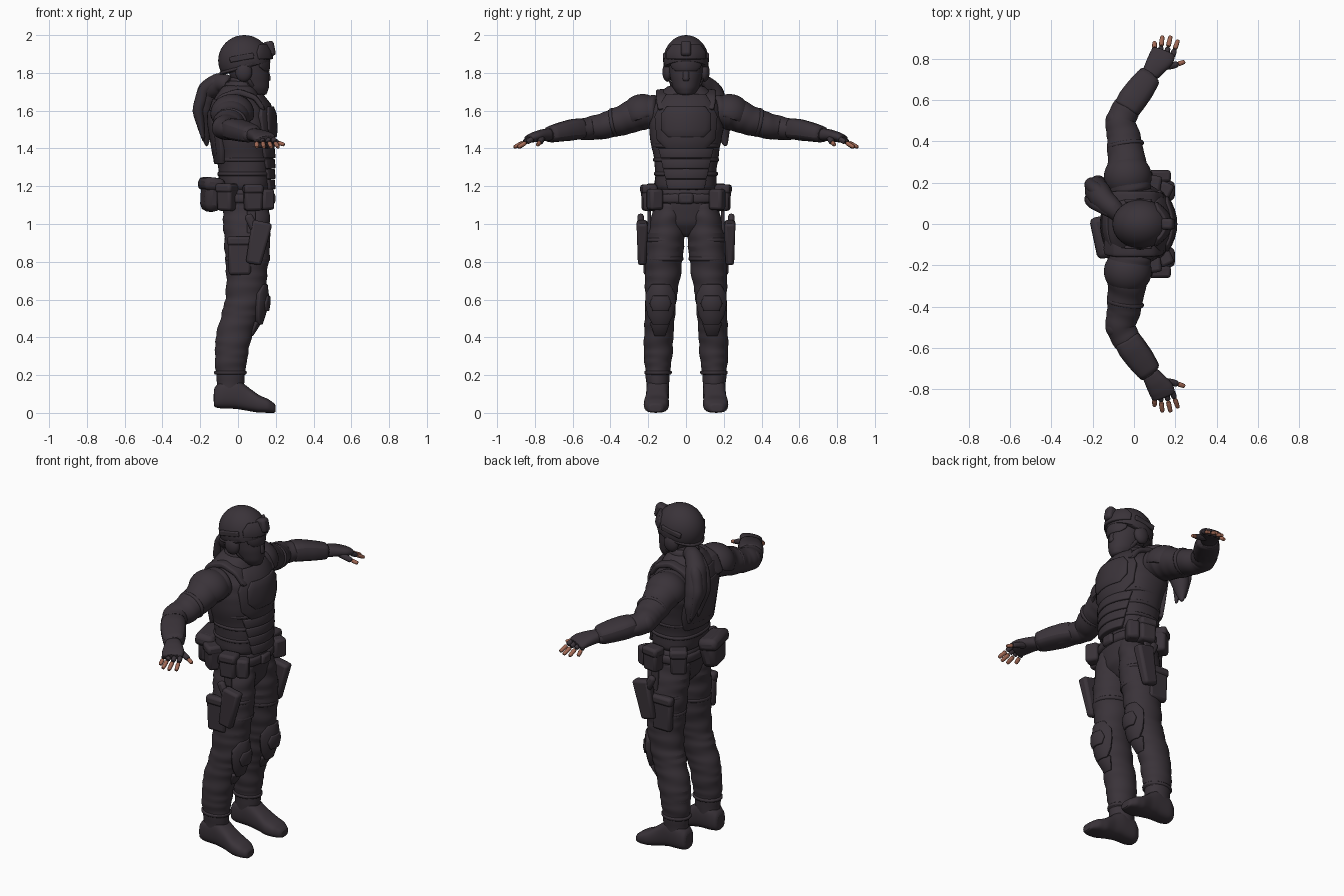
import bpy, bmesh, math
from mathutils import Vector, Matrix

if "Cube" in bpy.data.objects:
    bpy.data.objects.remove(bpy.data.objects["Cube"], do_unlink=True)


def material(name, rgb):
    mat = bpy.data.materials.new(name)
    mat.use_nodes = True
    mat.diffuse_color = (*rgb, 1)
    bsdf = mat.node_tree.nodes["Principled BSDF"]
    bsdf.inputs["Base Color"].default_value = (*rgb, 1)
    bsdf.inputs["Roughness"].default_value = .8
    return mat


CLOTH = material("charcoal cloth", (.042, .033, .041))
SKIN = material("skin", (.36, .14, .09))
X, Y, Z = Vector((1, 0, 0)), Vector((0, 1, 0)), Vector((0, 0, 1))


def finish(name, bm, mirror=False, subsurf=0, bevel=0, solid=0, mat=CLOTH, angle=40):
    """Turn a bmesh into a shaded object; mirroring is across the body's middle (y)."""
    bmesh.ops.recalc_face_normals(bm, faces=bm.faces)
    mesh = bpy.data.meshes.new(name)
    bm.to_mesh(mesh)
    bm.free()
    obj = bpy.data.objects.new(name, mesh)
    bpy.context.collection.objects.link(obj)
    mesh.materials.append(mat)
    if mirror:
        mod = obj.modifiers.new("Mirror", 'MIRROR')
        mod.use_axis = (False, True, False)
        mod.use_mirror_merge = False
    if solid:
        mod = obj.modifiers.new("Solidify", 'SOLIDIFY')
        mod.thickness, mod.offset = solid, 0
    if bevel:
        mod = obj.modifiers.new("Bevel", 'BEVEL')
        mod.width, mod.segments = bevel, 2
    if subsurf:
        mod = obj.modifiers.new("Subdivision", 'SUBSURF')
        mod.levels = mod.render_levels = subsurf
    bpy.ops.object.select_all(action='DESELECT')
    obj.select_set(True)
    bpy.context.view_layer.objects.active = obj
    bpy.ops.object.shade_smooth_by_angle(angle=math.radians(angle))
    return obj


def tube(name, rings, ref=X, axis=None, fold=0, sides=16, square=2, steps=3, **kw):
    """Skin rings (x, y, z, radius along ref, radius across), with optional cloth folds."""
    keys = [Vector(r) for r in rings]
    path = [a.lerp(b, i / steps) for a, b in zip(keys, keys[1:]) for i in range(steps)]
    path.append(keys[-1])
    bm, loops = bmesh.new(), []
    for i, ring in enumerate(path):
        before, after = path[max(i - 1, 0)], path[min(i + 1, len(path) - 1)]
        t = axis or (Vector(after[:3]) - Vector(before[:3])).normalized()
        u = (ref - t * ref.dot(t)).normalized()
        v = t.cross(u)
        loop = []
        for j in range(sides):
            a = math.tau * j / sides
            c, s = math.cos(a), math.sin(a)
            grow = 1 + fold * math.sin(i * 2.1 + 1.6 * math.sin(a + i * .7))
            c = math.copysign(abs(c) ** (2 / square), c) * grow
            s = math.copysign(abs(s) ** (2 / square), s) * grow
            loop.append(bm.verts.new(Vector(ring[:3]) + u * c * ring[3] + v * s * ring[4]))
        loops.append(loop)
    for a, b in zip(loops, loops[1:]):
        for j in range(sides):
            k = (j + 1) % sides
            bm.faces.new((a[j], a[k], b[k], b[j]))
    bm.faces.new(loops[0])
    bm.faces.new(loops[-1])
    kw.setdefault("subsurf", 1)
    return finish(name, bm, **kw)


def box(name, center, size, tilt=0, turn=0, taper=1, bevel=.015, **kw):
    """Rounded box, narrowed downward by taper, tilted about y and turned about z."""
    bm = bmesh.new()
    bmesh.ops.create_cube(bm, size=1)
    for v in bm.verts:
        if v.co.z < 0:
            v.co.x *= taper
            v.co.y *= taper
    rot = Matrix.Rotation(math.radians(turn), 4, 'Z') @ Matrix.Rotation(math.radians(tilt), 4, 'Y')
    bm.transform(Matrix.Translation(center) @ rot @ Matrix.Diagonal((*size, 1)))
    return finish(name, bm, bevel=bevel, **kw)


def ball(name, center, radii, rim=None, **kw):
    """Ellipsoid, cut off below an optional rim height rule."""
    bm = bmesh.new()
    bmesh.ops.create_uvsphere(bm, u_segments=32, v_segments=20, radius=1)
    bm.transform(Matrix.Translation(center) @ Matrix.Diagonal((*radii, 1)))
    if rim:
        for v in bm.verts:
            v.co.z = max(v.co.z, rim(v.co))
    return finish(name, bm, **kw)


def plate(name, rows, curve, mid=0, thick=.03, **kw):
    """Curved armour plate from rows (z, half width, x), bent round the body."""
    bm, cols, grid = bmesh.new(), 9, []
    for z, half, x in rows:
        ys = [half * (2 * j / (cols - 1) - 1) for j in range(cols)]
        grid.append([bm.verts.new((x - curve * y * y, mid + y, z)) for y in ys])
    for a, b in zip(grid, grid[1:]):
        for j in range(cols - 1):
            bm.faces.new((a[j], a[j + 1], b[j + 1], b[j]))
    return finish(name, bm, solid=thick, bevel=.005, angle=30, **kw)


# Torso, pelvis, neck
tube("torso", [(.04, 0, 1.16, .135, .165), (.035, 0, 1.3, .142, .165), (.027, 0, 1.4, .148, .18),
               (.012, 0, 1.5, .163, .2), (.003, 0, 1.6, .153, .19), (-.003, 0, 1.67, .122, .16),
               (.003, 0, 1.74, .08, .09)], axis=Z, fold=.02, sides=24, square=2.4)
tube("pelvis", [(.05, 0, .93, .05, .05), (.045, 0, 1, .11, .15), (.04, 0, 1.1, .13, .178),
                (.04, 0, 1.2, .13, .165)], axis=Z, sides=24, square=2.3)
tube("neck", [(.01, 0, 1.64, .07, .07), (.03, 0, 1.8, .07, .07)], fold=.02)
tube("collar", [(0, 0, 1.66, .1, .12), (.01, 0, 1.71, .09, .095), (.015, 0, 1.76, .08, .08)],
     fold=.03, axis=Z)

# Trousers and boots
tube("trouser_legs", [(.04, .085, 1.12, .12, .085), (.045, .1, 1.0, .127, .095),
                      (.05, .113, .88, .122, .105), (.047, .122, .75, .112, .097),
                      (.04, .132, .62, .104, .086), (.012, .138, .52, .102, .08),
                      (-.024, .145, .4, .096, .08), (-.037, .148, .29, .088, .075),
                      (-.04, .15, .19, .076, .064)],
     axis=Z, fold=.05, mirror=True, steps=5, sides=20)
tube("boot_shafts", [(-.045, .15, .06, .07, .058), (-.04, .15, .16, .074, .062),
                     (-.04, .15, .235, .08, .069)], axis=Z, fold=.03, mirror=True)
tube("boot_feet", [(x, .15 + .06 * max(x, 0), h / 2 + lift, w, h / 2) for x, w, h, lift in (
    (-.13, .042, .1, .03), (-.09, .06, .15, .022), (-.01, .062, .17, .02), (.05, .06, .13, .01),
    (.11, .069, .095, 0), (.16, .063, .074, 0), (.2, .035, .045, 0))],
     ref=Y, axis=X, square=2.8, mirror=True)
for name, z, x in (("ankle_straps", .2, -.04), ("shin_straps", .3, -.035)):
    tube(name, [(x, .148, z, .087, .073), (x, .148, z + .025, .09, .076)], axis=Z, mirror=True)

# Knee pads and shin flaps
plate("knee_pads", [(.47, .035, .115), (.52, .06, .132), (.58, .072, .148), (.63, .07, .148),
                    (.68, .04, .142)], 9, mid=.135, mirror=True)
plate("knee_caps", [(.54, .035, .15), (.58, .052, .157), (.62, .035, .156)], 8, mid=.135, mirror=True)
plate("shin_flaps", [(.41, .025, .07), (.48, .05, .115)], 9, mid=.138, thick=.02, mirror=True)

# Vest armour
plate("chest_plate", [(1.4, .1, .178), (1.45, .15, .185), (1.57, .16, .18), (1.63, .13, .16),
                      (1.68, .1, .12)], 2.6)
plate("chest_panel", [(1.46, .09, .195), (1.5, .13, .2), (1.58, .13, .195), (1.62, .1, .18)], 2.5, thick=.02)
for i in range(4):
    top, half = 1.4 - i * .055, .14 - i * .012
    plate(f"abdomen_plate_{i + 1}", [(top - .052, half - .012, .184), (top, half, .18)], 2.8)
plate("back_plate", [(1.32, .13, -.112), (1.4, .15, -.124), (1.57, .16, -.15), (1.66, .11, -.12)], -2)
plate("back_panel", [(1.36, .1, -.125), (1.54, .12, -.155), (1.6, .09, -.15)], -2, thick=.02)
tube("shoulder_straps", [(.14, .11, 1.6, .04, .013), (.09, .115, 1.67, .045, .015),
                         (0, .115, 1.7, .045, .018), (-.09, .115, 1.67, .045, .018),
                         (-.14, .11, 1.58, .04, .015)], ref=Y, square=4, mirror=True)
for i in range(3):
    z = 1.25 + i * .075
    tube(f"side_band_{i + 1}", [(.035, 0, z, .146, .17 + i * .006), (.035, 0, z + .03, .146, .172 + i * .006)],
         axis=Z, sides=24, square=2.4)

# Belt and pouches
tube("belt", [(.04, 0, 1.1, .142, .186), (.04, 0, 1.17, .142, .182)], axis=Z, sides=24, square=2.4)
box("belt_buckle", (.183, 0, 1.135), (.03, .08, .06))
box("hip_pouches", (.08, .195, 1.14), (.1, .078, .14), turn=-8, taper=.92, mirror=True)
box("hip_pouch_flaps", (.08, .197, 1.185), (.104, .082, .05), turn=-8, mirror=True)
box("front_pouches", (.15, .165, 1.13), (.07, .075, .11), turn=-25, mirror=True)
box("rear_pouches", (-.055, .15, 1.14), (.095, .09, .14), turn=35, taper=.92, mirror=True)
box("rear_pouch_flaps", (-.057, .152, 1.19), (.099, .095, .05), turn=35, mirror=True)
box("back_bag", (-.138, -.06, 1.155), (.11, .2, .18), tilt=8, turn=12, taper=.8, bevel=.035)
box("back_bag_flap", (-.141, -.062, 1.21), (.112, .204, .07), tilt=8, turn=12, bevel=.025)

# Thigh gear
box("thigh_pockets", (.01, .205, .83), (.13, .045, .2), taper=.9, mirror=True)
box("thigh_pocket_flaps", (.01, .208, .91), (.136, .05, .05), mirror=True)
box("holsters", (.105, .232, .9), (.11, .06, .23), tilt=12, taper=.75, mirror=True)
box("holster_grips", (.07, .24, 1.01), (.045, .035, .09), tilt=-25, mirror=True)
box("holster_hangers", (.07, .195, 1.03), (.045, .018, .16), bevel=.005, mirror=True)
for i, z in enumerate((.8, .9)):
    tube(f"thigh_strap_{i + 1}", [(.05, .117, z, .122, .104), (.05, .115, z + .03, .124, .106)],
         axis=Z, mirror=True)

# Sleeves and arm guards
tube("sleeves", [(-.01, .14, 1.595, .1, .09), (-.03, .23, 1.59, .108, .092),
                 (-.037, .32, 1.555, .092, .082), (-.05, .42, 1.522, .082, .072),
                 (-.068, .5, 1.507, .074, .063), (-.03, .57, 1.5, .068, .056),
                 (.03, .66, 1.485, .06, .048), (.08, .74, 1.469, .047, .037)],
     fold=.045, sides=20, steps=4, mirror=True)
ball("shoulder_pads", (-.03, .23, 1.585), (.116, .11, .103), rim=lambda p: 1.64 - .35 * p.y, mirror=True)
ball("elbow_pads", (-.09, .5, 1.508), (.048, .055, .055), mirror=True)
tube("arm_straps", [(-.04, .37, 1.54, .094, .08), (-.044, .395, 1.535, .092, .078)], mirror=True)
tube("forearm_guards", [(-.04, .55, 1.505, .066, .056), (-.01, .6, 1.5, .073, .058),
                        (.035, .66, 1.488, .07, .053), (.083, .728, 1.473, .058, .044)],
     square=3, sides=12, mirror=True)

# Gloves, fingers and thumbs
tube("gloves", [(.075, .72, 1.474, .042, .034), (.105, .765, 1.469, .054, .032),
                (.133, .805, 1.46, .064, .027), (.148, .84, 1.448, .058, .021)], square=2.5, mirror=True)
for i, (tip_x, tip_y) in enumerate(((.1, .884), (.138, .914), (.178, .914), (.214, .894))):
    root, tip = Vector((.098 + i * .029, .828 - i * .006, 1.452)), Vector((tip_x, tip_y, 1.404))
    middle = root.lerp(tip, .42)
    tube(f"glove_fingers_{i + 1}", [(*root, .016, .016), (*middle, .0145, .0145)], sides=8, mirror=True)
    tube(f"bare_fingers_{i + 1}", [(*middle, .0138, .0135), (*tip, .0115, .011)],
         sides=8, mat=SKIN, mirror=True)
tube("glove_thumbs", [(.13, .765, 1.46, .024, .022), (.185, .768, 1.441, .019, .018),
                      (.214, .775, 1.43, .0155, .0145)], ref=Y, sides=8, mirror=True)
tube("bare_thumbs", [(.212, .775, 1.431, .0138, .013), (.248, .787, 1.418, .011, .0105)],
     ref=Y, sides=8, mat=SKIN, mirror=True)

# Head, mask and helmet
tube("masked_head", [(.095, 0, 1.68, .055, .042), (.078, 0, 1.72, .087, .07),
                     (.061, 0, 1.78, .105, .086), (.05, 0, 1.83, .11, .092),
                     (.04, 0, 1.9, .115, .095)], axis=Z, sides=20)
box("nose", (.157, 0, 1.785), (.026, .035, .06), tilt=-12, bevel=.012)
plate("goggles", [(1.81, .05, .156), (1.83, .075, .16), (1.865, .08, .161)], 8, thick=.02)
ball("helmet", (.033, 0, 1.865), (.138, .12, .135), rim=lambda p: 1.812 + .3 * p.x)
tube("helmet_rim", [(.032, 0, 1.822, .138, .117), (.037, 0, 1.847, .142, .121)],
     axis=Vector((-.28, 0, 1)).normalized(), sides=24)
plate("helmet_brow", [(1.872, .1, .177), (1.91, .1, .17), (1.95, .07, .148)], 7, thick=.02)
box("helmet_mount", (.165, 0, 1.927), (.06, .055, .08), tilt=-12)
box("helmet_rails", (.02, .113, 1.88), (.13, .018, .03), tilt=-10, bevel=.006, mirror=True)
ball("ear_cups", (.03, .097, 1.805), (.045, .028, .052), mirror=True)
tube("chin_straps", [(.03, .1, 1.8, .012, .006), (.07, .08, 1.74, .012, .006),
                     (.1, .02, 1.685, .012, .006)], sides=8, mirror=True)

# Long tied hair over the left shoulder blade
tube("hair_main", [(-.04, .03, 1.74, .04, .045), (-.1, .07, 1.75, .05, .055),
                   (-.155, .125, 1.71, .06, .062), (-.18, .16, 1.62, .062, .068),
                   (-.175, .19, 1.52, .045, .05), (-.165, .21, 1.41, .008, .01)], fold=.05)
for i, side in enumerate((-1, 1)):
    d = side * .035
    tube(f"hair_strand_{i + 1}", [(-.1, .07 + d / 2, 1.765, .03, .03), (-.18, .13 + d, 1.71, .036, .036),
                                  (-.213, .155 + d, 1.6, .034, .038),
                                  (-.18, .18 + d, 1.43, .006, .01)], fold=.05, sides=10)
